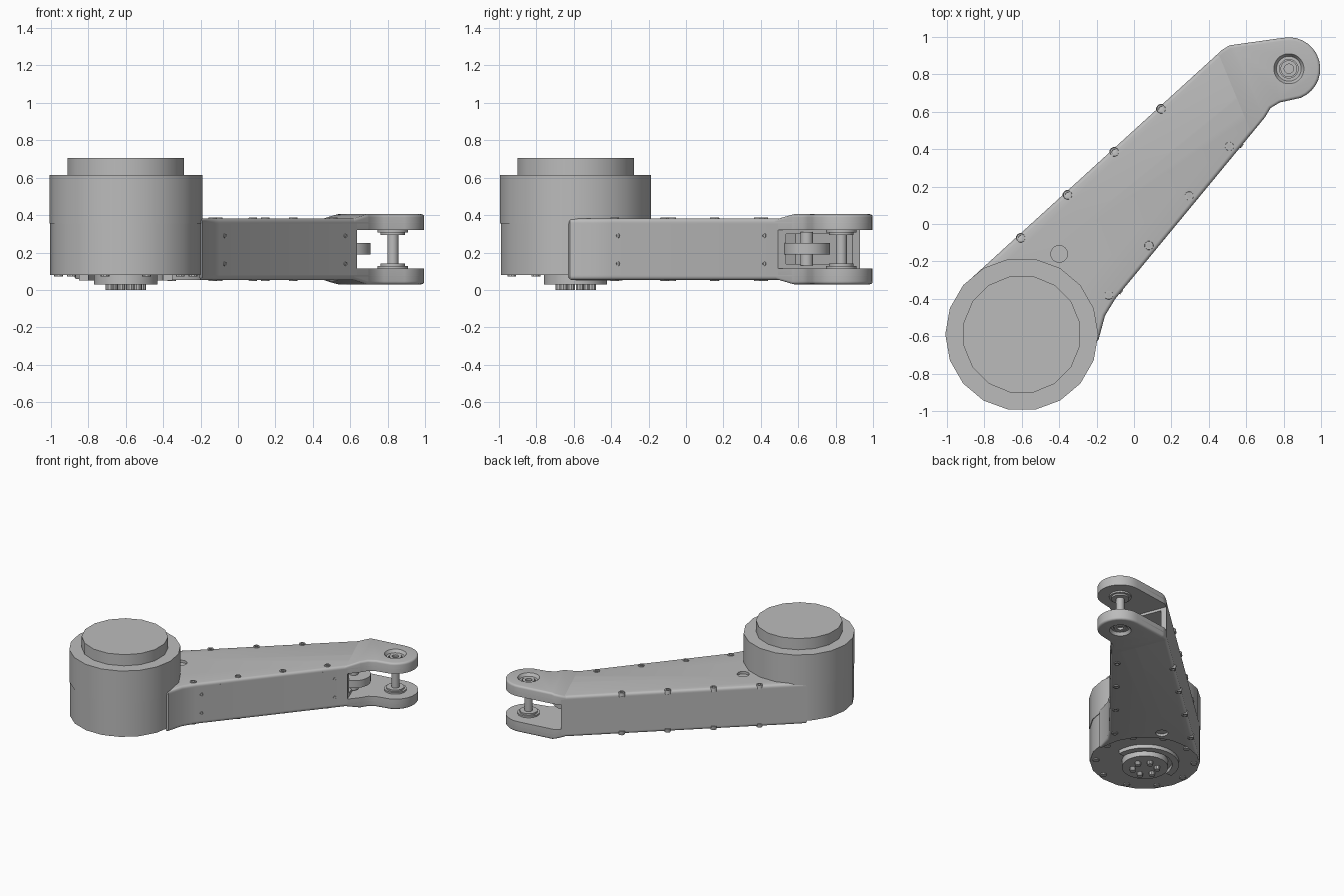
import bpy, bmesh, math
from mathutils import Vector, Matrix

cube = bpy.data.objects.get("Cube")
if cube:
    bpy.data.objects.remove(cube, do_unlink=True)

grey = bpy.data.materials.new("machined_grey")
grey.use_nodes = True
COLOUR = (0.5, 0.5, 0.5, 1)
grey.diffuse_color = COLOUR
grey.node_tree.nodes["Principled BSDF"].inputs["Base Color"].default_value = COLOUR

MID = 0.2175                      # height of the symmetry plane of the arm
MOTOR = Vector((-0.6, -0.59, 0))
FORK = Vector((0.828, 0.83, 0))
parts = []


def finish(name, bm):
    bmesh.ops.recalc_face_normals(bm, faces=bm.faces)
    mesh = bpy.data.meshes.new(name)
    bm.to_mesh(mesh)
    bm.free()
    mesh.materials.append(grey)
    obj = bpy.data.objects.new(name, mesh)
    bpy.context.collection.objects.link(obj)
    parts.append(obj)
    return obj


def cyl(name, at, r, z0, z1, sides=24, r_top=None, socket=0.0):
    """Upright cylinder or cone, with an optional sunk socket in its top."""
    bm = bmesh.new()
    bmesh.ops.create_cone(bm, cap_ends=True, segments=sides, radius1=r,
                          radius2=r if r_top is None else r_top, depth=z1 - z0)
    bmesh.ops.rotate(bm, verts=bm.verts, matrix=Matrix.Rotation(math.pi / sides, 3, 'Z'))
    bmesh.ops.translate(bm, verts=bm.verts, vec=(at[0], at[1], (z0 + z1) / 2))
    if socket:
        cap = max(bm.faces, key=lambda f: f.calc_center_median().z)
        bmesh.ops.inset_region(bm, faces=[cap], thickness=socket)
        ext = bmesh.ops.extrude_discrete_faces(bm, faces=[cap])
        bmesh.ops.translate(bm, verts=ext["faces"][0].verts, vec=(0, 0, (z0 - z1) * 0.5))
    return finish(name, bm)


def prism(name, points, z0, z1, round_top=0.0, ramp=None):
    """Extruded outline; ramp = (point, normal, length, drop) lowers its back."""
    bm = bmesh.new()
    face = bm.faces.new([bm.verts.new((x, y, z0)) for x, y in points])
    ext = bmesh.ops.extrude_face_region(bm, geom=[face])
    top = [v for v in ext["geom"] if isinstance(v, bmesh.types.BMVert)]
    bmesh.ops.translate(bm, verts=top, vec=(0, 0, z1 - z0))
    bmesh.ops.recalc_face_normals(bm, faces=bm.faces)
    if ramp:
        origin, normal, length, drop = ramp
        bmesh.ops.bisect_plane(bm, geom=bm.verts[:] + bm.edges[:] + bm.faces[:],
                               plane_co=origin + normal * length, plane_no=normal)
        for v in bm.verts:
            if v.co.z > z1 - 0.001:
                s = (v.co - origin).xy.dot(normal.xy) / length
                v.co.z -= drop * (1 - min(1, max(0, s)))
        bm.normal_update()
    if round_top:
        rim = [e for e in bm.edges if len(e.link_faces) == 2
               and max(f.normal.z for f in e.link_faces) > 0.7
               and min(abs(f.normal.z) for f in e.link_faces) < 0.3]
        bmesh.ops.bevel(bm, geom=rim, offset=round_top, segments=4, profile=0.5,
                        affect='EDGES', clamp_overlap=True)
    return finish(name, bm)


def cut(obj, *cutters):
    for c in cutters:
        mod = obj.modifiers.new("cut", 'BOOLEAN')
        mod.operation, mod.object, mod.solver = 'DIFFERENCE', c, 'EXACT'
    dg = bpy.context.evaluated_depsgraph_get()
    mesh = bpy.data.meshes.new_from_object(obj.evaluated_get(dg))
    obj.modifiers.clear()
    obj.data = mesh
    for c in cutters:
        parts.remove(c)
        bpy.data.objects.remove(c, do_unlink=True)


def mirrored(obj, name):
    bm = bmesh.new()
    bm.from_mesh(obj.data)
    for v in bm.verts:
        v.co.z = 2 * MID - v.co.z
    bmesh.ops.reverse_faces(bm, faces=bm.faces)
    return finish(name, bm)


# Shared outlines
arc = [(FORK.x + 0.168 * math.cos(math.radians(a)), FORK.y + 0.168 * math.sin(math.radians(a)))
       for a in range(100, -80, -12)]
left_shoulder = [(0.47, 0.93), (0.51, 0.955)]
nose = left_shoulder + arc + [(0.78, 0.65), (0.73, 0.62), (0.70, 0.57)]
root_left = [(-0.6, -0.6), (-0.875, -0.295)]
root_right = [(-0.1, -0.4), (-0.155, -0.49), (-0.19, -0.62), (-0.3, -0.7)]

# Motor housing
cyl("motor_lower_housing", MOTOR, 0.405, 0.08, 0.355, 18)
cyl("motor_upper_housing", MOTOR, 0.409, 0.355, 0.615, 18)
cyl("motor_cap", MOTOR, 0.317, 0.61, 0.705, 16)

# Arm body with an open pocket at the fork end
body = prism("arm_body", root_left + [(0.47, 0.93), (0.635, 0.491)] + root_right, 0.08, 0.356)
pocket = prism("pocket_cutter", [(0.15, 0.585), (0.56, 0.957), (0.68, 0.61), (0.35, 0.21)],
               0.14, 0.30)
cut(body, pocket)

# Covers above and below the arm
cover = prism("top_cover", root_left + nose + root_right, 0.355, 0.382, 0.02)
cut(cover, cyl("motor_cutter", MOTOR, 0.402, 0.3, 0.5, 18),
    cyl("cable_hole_cutter", (-0.4, -0.16), 0.045, 0.362, 0.5, 20),
    cyl("cover_bolt_cutter", FORK, 0.05, 0.3, 0.5))
mirrored(cover, "bottom_cover")

# Thick rounded fork arms
back = Vector((0.60, 0.449, 0))
fork = prism("upper_fork", [(0.42, 0.884)] + nose + [(0.60, 0.449)], 0.32, 0.405, 0.042,
             (back, Vector((0.924, 0.382, 0)), 0.13, 0.033))
cut(fork, cyl("countersink_cutter", FORK, 0.05, 0.355, 0.407, 24, 0.082))
mirrored(fork, "lower_fork")

# Fork pin with washers and bolt heads
cyl("fork_pin", FORK, 0.03, 0.1, 0.335, 20)
for part, r, z0, z1, socket in (("wide_washer", 0.082, 0.307, 0.322, 0),
                                ("narrow_washer", 0.066, 0.294, 0.307, 0),
                                ("pin_bolt_head", 0.045, 0.35, 0.385, 0.02)):
    upper = cyl("upper_" + part, FORK, r, z0, z1, 20, None, socket)
    mirrored(upper, "lower_" + part)

# Roller in the pocket
ROLLER = (0.585, 0.645)
cyl("pocket_roller", ROLLER, 0.125, 0.19, 0.25, 24)
cyl("roller_axle", ROLLER, 0.035, 0.13, 0.31, 16)

# Cover screws along both edges
for side, start, end in (("left", (-0.605, -0.075), (0.145, 0.615)),
                         ("right", (-0.135, -0.38), (0.51, 0.415))):
    for i in range(4):
        at = Vector(start).lerp(Vector(end), i / 3)
        screw = cyl(f"{side}_top_screw_{i + 1}", at, 0.027, 0.357, 0.388, 12, 0.023, 0.01)
        mirrored(screw, f"{side}_bottom_screw_{i + 1}")

# Small screws in the right wall
wall_dir = Vector((0.8, 0.97, 0)).normalized()
outward = Vector((wall_dir.y, -wall_dir.x, 0))
turn = outward.to_track_quat('Z', 'Y').to_matrix().to_4x4()
for i, x in enumerate((-0.07, 0.575)):
    for j, z in enumerate((0.14, 0.29)):
        screw = cyl(f"wall_screw_{i}_{j}", (0, 0), 0.013, -0.01, 0.005, 10, None, 0.005)
        on_wall = Vector((x, -0.4 + (x + 0.1) * 0.97 / 0.8, z))
        screw.data.transform(Matrix.Translation(on_wall) @ turn)

# Output hub under the motor with its half collar and bolts
half = [(MOTOR.x + r * math.cos(math.pi * k / 16), MOTOR.y + r * math.sin(math.pi * k / 16))
        for r, steps in ((0.25, range(17)), (0.2, range(16, -1, -1))) for k in steps]
prism("hub_collar", half, 0.05, 0.085)
cyl("output_hub", MOTOR, 0.17, 0.028, 0.085, 28)
for i in range(6):
    a = math.tau * i / 6 + 0.26
    spot = MOTOR + Vector((math.cos(a), math.sin(a), 0)) * 0.09
    cyl(f"hub_bolt_{i + 1}", spot, 0.022, 0.0, 0.035, 10)
for i in range(10):
    a = math.tau * i / 10
    spot = MOTOR + Vector((math.cos(a), math.sin(a), 0)) * 0.36
    cyl(f"motor_rim_screw_{i + 1}", spot, 0.024, 0.071, 0.085, 10)

# Smooth the curved surfaces, keep hard edges
bpy.ops.object.select_all(action='DESELECT')
for obj in parts:
    obj.select_set(True)
bpy.context.view_layer.objects.active = parts[0]
bpy.ops.object.shade_smooth_by_angle(angle=math.radians(32))
